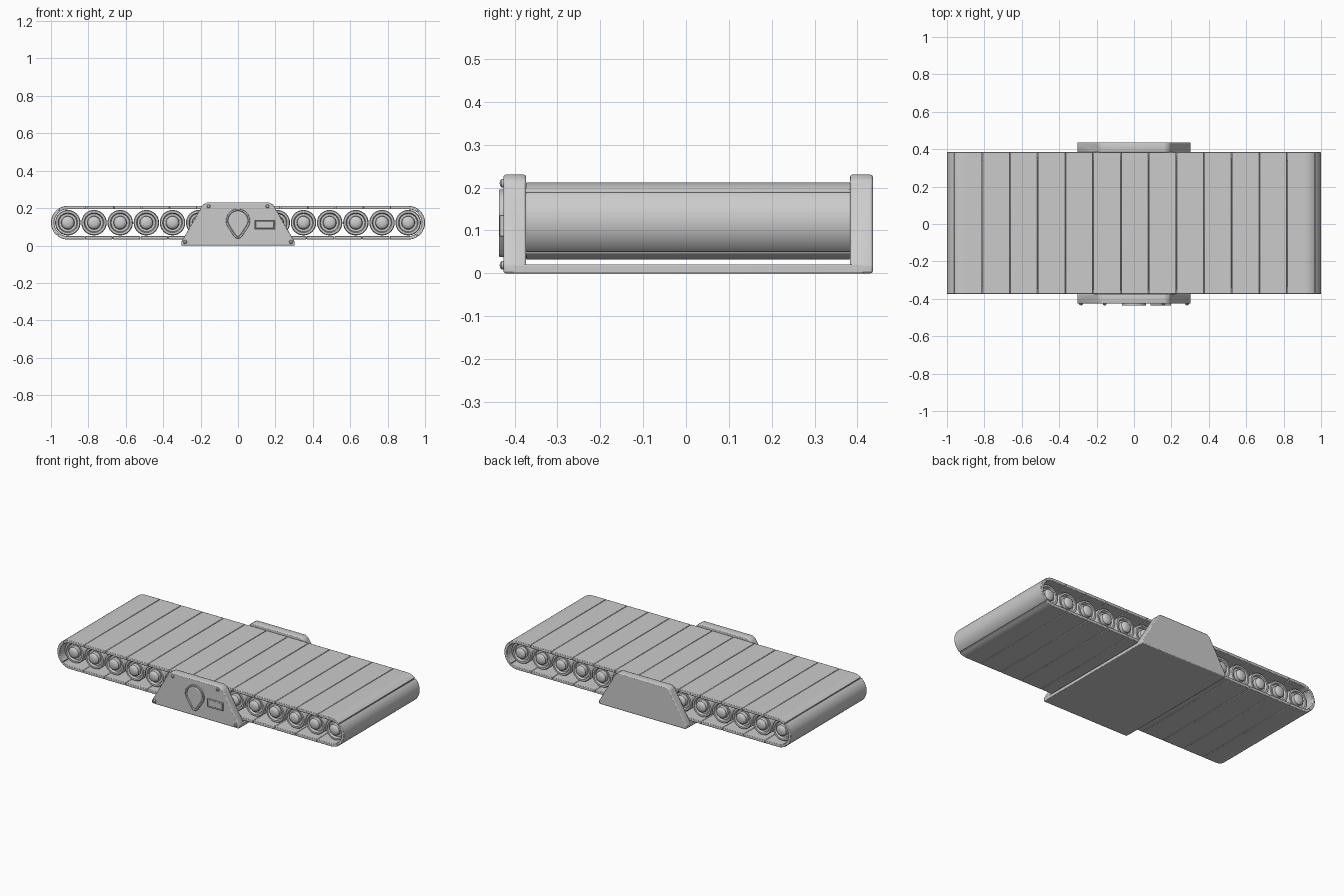
import bpy, bmesh, math
from math import sin, cos, pi

if "Cube" in bpy.data.objects:
    bpy.data.objects.remove(bpy.data.objects["Cube"])

grey = bpy.data.materials.new("plain grey")
grey.use_nodes = True
COLOR = (0.6, 0.6, 0.6, 1)
grey.diffuse_color = COLOR
grey.node_tree.nodes["Principled BSDF"].inputs["Base Color"].default_value = COLOR

YC = 0.005          # middle of the conveyor across its width
ZC = 0.122          # axle height
HALF = 0.379        # half width of the belt
SPAN = 0.91         # axle of the end rollers
R_OUT, R_IN = 0.09, 0.072
FRONT = YC - 0.431  # outer face of the front panel


def finish(name, bm, bevel=0.0, segments=2):
    bmesh.ops.recalc_face_normals(bm, faces=bm.faces)
    mesh = bpy.data.meshes.new(name)
    bm.to_mesh(mesh)
    bm.free()
    mesh.materials.append(grey)
    ob = bpy.data.objects.new(name, mesh)
    bpy.context.collection.objects.link(ob)
    if bevel:
        mod = ob.modifiers.new("soft edges", "BEVEL")
        mod.width, mod.segments = bevel, segments
        mod.limit_method = "ANGLE"
        mod.angle_limit = math.radians(25)
    bpy.ops.object.select_all(action="DESELECT")
    ob.select_set(True)
    bpy.context.view_layer.objects.active = ob
    bpy.ops.object.shade_smooth_by_angle(angle=math.radians(35))
    return ob


def prism(bm, outline, y0, y1):
    """Extrude an x-z outline from y0 to y1."""
    a = [bm.verts.new((x, y0, z)) for x, z in outline]
    b = [bm.verts.new((x, y1, z)) for x, z in outline]
    bm.faces.new(a)
    bm.faces.new(b[::-1])
    for i in range(len(a)):
        j = (i + 1) % len(a)
        bm.faces.new((a[i], a[j], b[j], b[i]))


def lathe(bm, profile, x, z, steps=32):
    """Turn (radius, y) points around an axle along y."""
    rings = []
    for r, y in profile:
        if r == 0:
            rings.append([bm.verts.new((x, y, z))] * steps)
        else:
            rings.append([bm.verts.new((x + r * cos(2 * pi * k / steps), y,
                                        z + r * sin(2 * pi * k / steps))) for k in range(steps)])
    for a, b in zip(rings, rings[1:]):
        for k in range(steps):
            n = (k + 1) % steps
            bm.faces.new(list(dict.fromkeys((a[k], a[n], b[n], b[k]))))


# Belt: slats following a loop with round ends
R_MID = (R_OUT + R_IN) / 2
ARC = pi * R_MID
LOOP = 4 * SPAN + 2 * ARC


def on_loop(s, r):
    """Point at distance s along the loop, clockwise from the top left axle."""
    s %= LOOP
    side = 1
    if s >= LOOP / 2:
        s, side = s - LOOP / 2, -1
    if s < 2 * SPAN:
        x, z = s - SPAN, r
    else:
        t = (s - 2 * SPAN) / R_MID
        x, z = SPAN + r * sin(t), r * cos(t)
    return side * x, ZC + side * z


SLATS, CUTS, GAP = 28, 14, 0.002
pitch = LOOP / SLATS
bm = bmesh.new()
for i in range(SLATS):
    start = SPAN + 0.078 + i * pitch + GAP / 2
    steps = [start + (pitch - GAP) * k / CUTS for k in range(CUTS + 1)]
    outline = [on_loop(s, R_OUT) for s in steps] + [on_loop(s, R_IN) for s in reversed(steps)]
    prism(bm, outline, YC - HALF, YC + HALF)
finish("belt_slats", bm, 0.003)

# Rollers with dished ends and domed hubs
END = 0.338
half = [(0.068, END - 0.008), (0.064, END), (0.053, END), (0.048, END - 0.014),
        (0.036, END - 0.014), (0.034, END + 0.006), (0.027, END + 0.014),
        (0.015, END + 0.018), (0, END + 0.019)]
profile = [(r, YC - y) for r, y in reversed(half)] + [(r, YC + y) for r, y in half]
for i in range(14):
    bm = bmesh.new()
    lathe(bm, profile, -SPAN + i * 2 * SPAN / 13, ZC)
    finish(f"roller_{i + 1}", bm)

# Base plate and side panels
panel = [(-0.303, 0), (0.303, 0), (0.303, 0.02), (0.197, 0.203), (0.187, 0.219),
         (0.168, 0.23), (-0.168, 0.23), (-0.187, 0.219), (-0.197, 0.203), (-0.303, 0.02)]
for name, side in (("front_panel", -1), ("back_panel", 1)):
    bm = bmesh.new()
    prism(bm, panel, YC + side * 0.378, YC + side * 0.431)
    finish(name, bm, 0.005)

bm = bmesh.new()
prism(bm, [(-0.303, 0), (0.303, 0), (0.303, 0.021), (-0.303, 0.021)], YC - 0.41, YC + 0.41)
finish("base_plate", bm, 0.003)


# Front fittings: framed badge and framed button
def framed(name, outline, rim, depth):
    """Raised plate whose middle is sunk inside a narrow rim."""
    bm = bmesh.new()
    prism(bm, outline, FRONT - depth, FRONT + 0.005)
    bmesh.ops.recalc_face_normals(bm, faces=bm.faces)
    face = min(bm.faces, key=lambda f: f.calc_center_median().y)
    bmesh.ops.inset_region(bm, faces=[face], thickness=rim)
    bmesh.ops.inset_region(bm, faces=[face], thickness=0.003, depth=-0.006)
    bmesh.ops.inset_region(bm, faces=[face], thickness=0.004, depth=0.004)
    finish(name, bm, 0.0015)


# Badge: round at the top, tapering to a narrow blunt tip
badge = [(0.064 * cos(a), 0.132 + 0.064 * sin(a))
         for a in (math.radians(-25 + 230 * k / 24) for k in range(25))]
badge += [(-0.02, 0.046), (-0.008, 0.038), (0.008, 0.038), (0.02, 0.046)]
framed("badge_plate", badge, 0.008, 0.01)
framed("button_plate", [(0.088, 0.086), (0.197, 0.086), (0.197, 0.136), (0.088, 0.136)], 0.004, 0.009)

# Screws at the panel corners
bm = bmesh.new()
for x, z in ((0.157, 0.21), (0.283, 0.019)):
    for s in (-1, 1):
        lathe(bm, [(0.01, FRONT + 0.004), (0.01, FRONT - 0.004),
                   (0.006, FRONT - 0.008), (0, FRONT - 0.009)], s * x, z, 16)
finish("panel_screws", bm)
